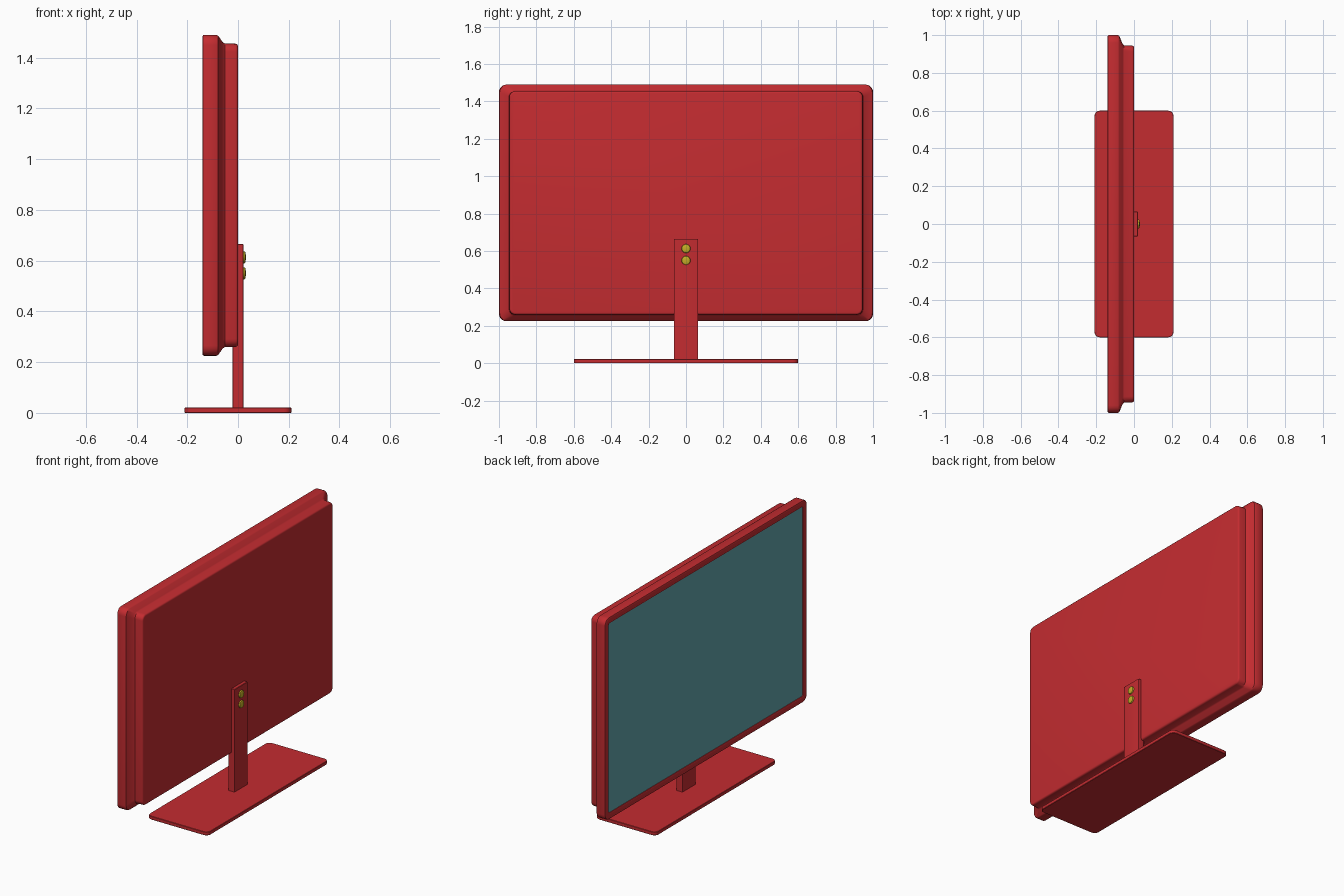
import bpy, bmesh
from math import sin, cos, pi, radians
from mathutils import Vector

if "Cube" in bpy.data.objects:
    bpy.data.objects.remove(bpy.data.objects["Cube"])


def material(name, color):
    m = bpy.data.materials.new(name)
    m.diffuse_color = (*color, 1)
    m.use_nodes = True
    m.node_tree.nodes["Principled BSDF"].inputs["Base Color"].default_value = m.diffuse_color
    return m


RED = material("red_plastic", (0.55, 0.025, 0.03))
TEAL = material("screen_glass", (0.12, 0.37, 0.40))
GOLD = material("yellow_metal", (0.55, 0.42, 0.02))


def rounded_rect(hu, hv, r, steps=5):
    pts = []
    for k, (su, sv) in enumerate([(1, 1), (-1, 1), (-1, -1), (1, -1)]):
        for i in range(steps + 1):
            a = pi / 2 * (k + i / steps)
            pts.append((su * (hu - r) + r * cos(a), sv * (hv - r) + r * sin(a)))
    return pts


def loft(name, sections, axis, center, mat):
    """Skin rounded rectangles (position, half u, half v, radius) along x or z."""
    bm = bmesh.new()
    rings = []
    for d, hu, hv, r in sections:
        ring = []
        for u, v in rounded_rect(hu, hv, r):
            co = Vector((d, u, v)) if axis == "x" else Vector((u, v, d))
            ring.append(bm.verts.new(co + Vector(center)))
        rings.append(ring)
    n = len(rings[0])
    for a, b in zip(rings, rings[1:]):
        for i in range(n):
            j = (i + 1) % n
            bm.faces.new((a[i], a[j], b[j], b[i]))
    bm.faces.new(rings[0])
    bm.faces.new(rings[-1])
    bmesh.ops.recalc_face_normals(bm, faces=bm.faces)
    me = bpy.data.meshes.new(name)
    bm.to_mesh(me)
    bm.free()
    ob = bpy.data.objects.new(name, me)
    bpy.context.collection.objects.link(ob)
    me.materials.append(mat)
    smooth(ob)
    return ob


def smooth(ob):
    bpy.ops.object.select_all(action="DESELECT")
    ob.select_set(True)
    bpy.context.view_layer.objects.active = ob
    bpy.ops.object.shade_smooth_by_angle(angle=radians(35))


PANEL = (0, 0, 0.8575)

# Monitor housing: recessed bezel, rim, sloped shoulder, slimmer rounded back
loft("monitor_housing", [
    (-0.128, 0.962, 0.594, 0.008),
    (-0.138, 0.962, 0.594, 0.008),
    (-0.140, 0.965, 0.597, 0.010),
    (-0.140, 0.994, 0.6265, 0.034),
    (-0.138, 0.998, 0.6305, 0.038),
    (-0.134, 1.000, 0.6325, 0.040),
    (-0.085, 1.000, 0.6325, 0.040),
    (-0.078, 0.996, 0.6290, 0.038),
    (-0.060, 0.953, 0.6035, 0.034),
    (-0.052, 0.946, 0.5985, 0.032),
    (-0.010, 0.944, 0.5975, 0.032),
    (-0.004, 0.942, 0.5955, 0.030),
    (-0.001, 0.938, 0.5915, 0.026),
    (0.000, 0.933, 0.5865, 0.021),
], "x", PANEL, RED)

# Screen glass
loft("screen", [(-0.134, 0.962, 0.594, 0.008), (-0.126, 0.962, 0.594, 0.008)],
     "x", PANEL, TEAL)

# Base plate and upright neck
loft("stand_base", [
    (0.000, 0.208, 0.598, 0.028), (0.002, 0.210, 0.600, 0.030),
    (0.020, 0.210, 0.600, 0.030), (0.022, 0.208, 0.598, 0.028),
], "z", (0, 0, 0), RED)
loft("stand_neck", [
    (0.020, 0.021, 0.065, 0.003), (0.663, 0.021, 0.065, 0.003),
    (0.665, 0.019, 0.063, 0.002),
], "z", (0, 0, 0), RED)

# Two round-headed screws on the neck
for i, z in enumerate((0.55, 0.613)):
    loft(f"neck_screw_{i + 1}", [
        (0.015, 0.024, 0.024, 0.024), (0.024, 0.024, 0.024, 0.024),
        (0.028, 0.022, 0.022, 0.022), (0.030, 0.016, 0.016, 0.016),
        (0.031, 0.006, 0.006, 0.006),
    ], "x", (0, 0, z), GOLD)

# Clean up coincident corner points on the fully round parts
for ob in bpy.context.collection.objects:
    bm = bmesh.new()
    bm.from_mesh(ob.data)
    bmesh.ops.remove_doubles(bm, verts=bm.verts, dist=1e-5)
    bm.to_mesh(ob.data)
    bm.free()
